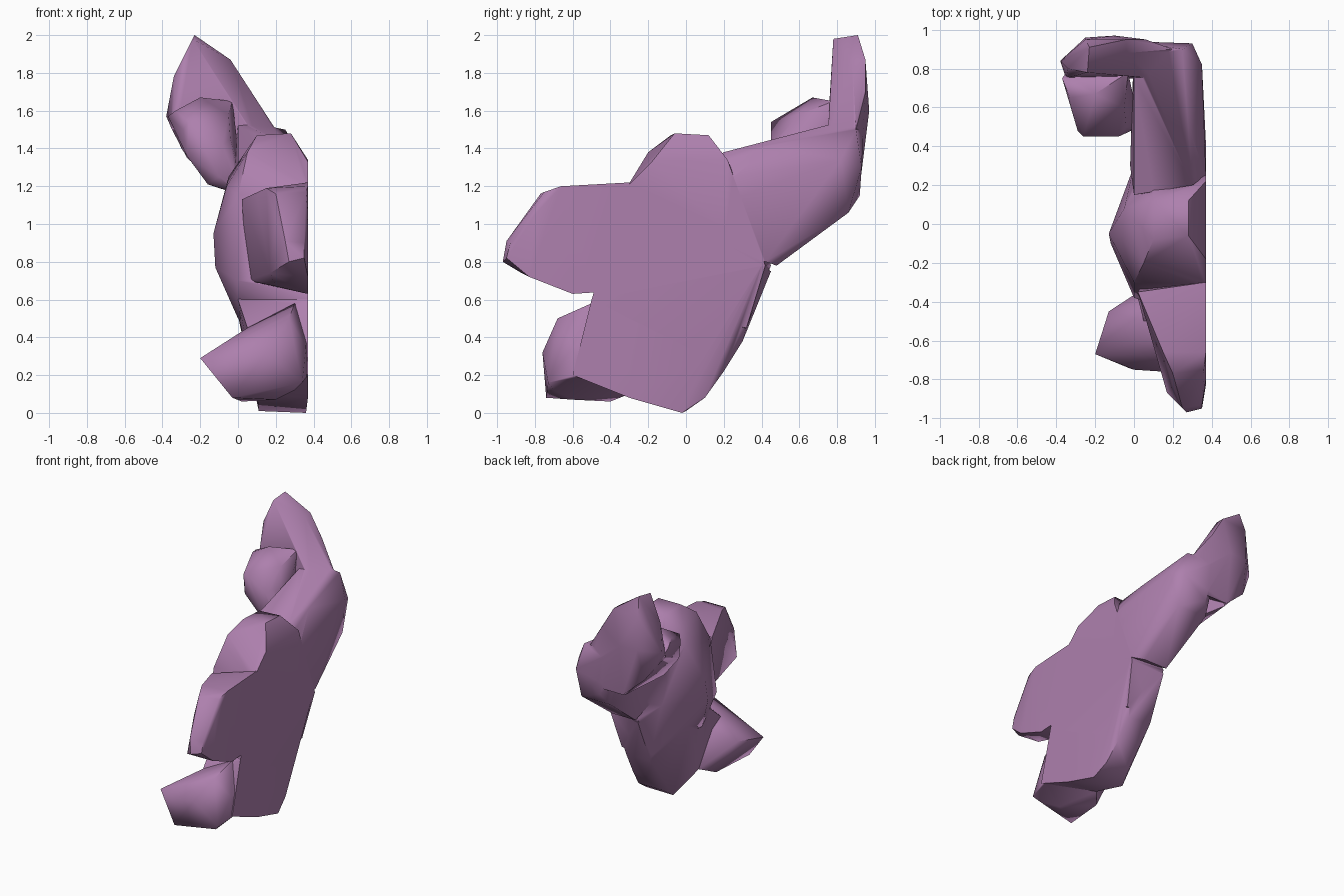
import bpy, bmesh

mauve = bpy.data.materials.new("mauve")
mauve.diffuse_color = (0.42, 0.215, 0.42, 1)


def lump(name, pts):
    """Faceted lump wrapped tightly around its corner points."""
    bm = bmesh.new()
    for p in pts:
        bm.verts.new(p)
    res = bmesh.ops.convex_hull(bm, input=bm.verts)
    loose = [g for g in set(res["geom_interior"] + res["geom_unused"])
             if isinstance(g, bmesh.types.BMVert)]
    bmesh.ops.delete(bm, geom=loose, context='VERTS')
    bmesh.ops.recalc_face_normals(bm, faces=bm.faces)
    me = bpy.data.meshes.new(name)
    bm.to_mesh(me)
    bm.free()
    me.materials.append(mauve)
    ob = bpy.data.objects.new(name, me)
    bpy.context.collection.objects.link(ob)
    return ob


# Central mass with the hump on top and the bulge on the left
body = lump("body", [
    (.10, -.08, 1.47), (.28, -.06, 1.48), (.10, .12, 1.46), (.28, .12, 1.47),
    (.37, -.18, 1.33), (.37, .22, 1.34), (.05, -.2, 1.38), (-.06, -.08, 1.2),
    (-.05, .08, 1.25), (-.13, -.05, .95), (-.12, -.1, .77), (-.1, 0, 1.02),
    (0, -.3, 1.15), (.37, -.31, 1.2), (0, -.38, .7), (.37, -.45, .65),
    (.37, .42, .78), (.1, .45, .78), (.33, .32, .45), (.1, .3, .42),
    (0, -.2, .5), (.37, -.5, .6), (0, .3, .85)])

# Tapering base
base = lump("base", [
    (.11, 0, .01), (.36, -.02, 0), (.14, .1, .08), (.34, .1, .08),
    (.13, .2, .22), (.32, .2, .22), (.3, .3, .38), (.1, .3, .4),
    (.1, .45, .75), (.37, .4, .78), (0, -.3, .6), (.37, -.5, .6),
    (.37, -.6, .2), (.37, -.3, .08), (.05, -.5, .45), (.1, -.3, .1),
    (-.03, 0, .65), (.37, .1, .3)])

# Pointed foot at the front
foot = lump("foot", [
    (-.2, -.67, .29), (-.13, -.45, .32), (-.05, -.72, .17), (-.03, -.74, .08),
    (.02, -.4, .06), (.2, -.6, .07), (.3, -.7, .12), (.37, -.55, .2),
    (.36, -.6, .35), (.15, -.76, .32), (0, -.75, .3), (.27, -.68, .5),
    (.05, -.5, .45), (.3, -.5, .58), (.37, -.3, .5), (.1, -.3, .1),
    (.34, -.73, .16)])

# Blunt arm reaching forward
arm = lump("arm", [
    (.27, -.97, .8), (.35, -.95, .82), (.25, -.95, .91), (.35, -.93, .9),
    (.17, -.87, .74), (.37, -.83, .72), (.2, -.83, 1.03), (.37, -.8, 1.05),
    (.14, -.7, .85), (.2, -.77, 1.16), (.36, -.75, 1.17), (.15, -.66, 1.19),
    (.37, -.66, 1.2), (.2, -.68, .67), (.37, -.6, .63), (.1, -.55, .75),
    (.1, -.55, 1.15), (.02, -.35, 1.13), (.37, -.3, 1.22), (.05, -.3, .7),
    (.37, -.3, .65)])

# Limb rising to the back
limb = lump("rear_limb", [
    (0, .15, 1.33), (.3, .2, 1.38), (.37, .25, 1.25), (.37, .2, .9),
    (0, .2, 1.0), (.3, .45, 1.41), (0, .45, 1.38), (.37, .42, .8),
    (.1, .48, .78), (.3, .48, .78), (.12, .66, .97), (.3, .66, .97),
    (.05, .86, 1.06), (.3, .86, 1.06), (.1, .92, 1.15), (.3, .93, 1.3),
    (.35, .82, 1.34), (.25, .9, 1.5), (0, .94, 1.5), (0, .6, 1.1),
    (0, .85, 1.55), (-.02, .3, 1.2)])

# Upright pointed tip
tip = lump("tip", [
    (-.23, .91, 2.0), (-.24, .78, 1.98), (-.04, .95, 1.87), (-.04, .88, 1.87),
    (.06, .95, 1.7), (.12, .9, 1.57), (.2, .9, 1.5), (-.34, .8, 1.78),
    (-.25, .95, 1.85), (-.38, .84, 1.57), (-.25, .96, 1.6), (-.1, .97, 1.6),
    (-.35, .75, 1.5), (-.27, .9, 1.35), (-.1, .92, 1.2), (.1, .92, 1.2),
    (.1, .75, 1.45), (-.1, .75, 1.3), (-.15, .78, 1.75)])

# Knob curling forward under the tip
knob = lump("knob", [
    (-.37, .75, 1.57), (-.33, .65, 1.6), (-.29, .48, 1.5), (-.26, .45, 1.54),
    (-.08, .45, 1.42), (-.1, .45, 1.25), (-.16, .5, 1.21), (-.27, .47, 1.36),
    (-.05, .6, 1.58), (-.03, .78, 1.65), (-.2, .67, 1.67), (-.04, .5, 1.45),
    (-.1, .9, 1.19), (-.3, .85, 1.4), (.03, .5, 1.15)])

# Fuse every lump into one skin
for part in (base, foot, arm, limb, tip, knob):
    mod = body.modifiers.new("fuse_" + part.name, 'BOOLEAN')
    mod.operation, mod.solver, mod.object = 'UNION', 'EXACT', part
bpy.context.view_layer.objects.active = body
body.select_set(True)
for mod in list(body.modifiers):
    bpy.ops.object.modifier_apply(modifier=mod.name)
for part in (base, foot, arm, limb, tip, knob):
    bpy.data.objects.remove(part)
bpy.ops.object.shade_smooth_by_angle(angle=0.9)
